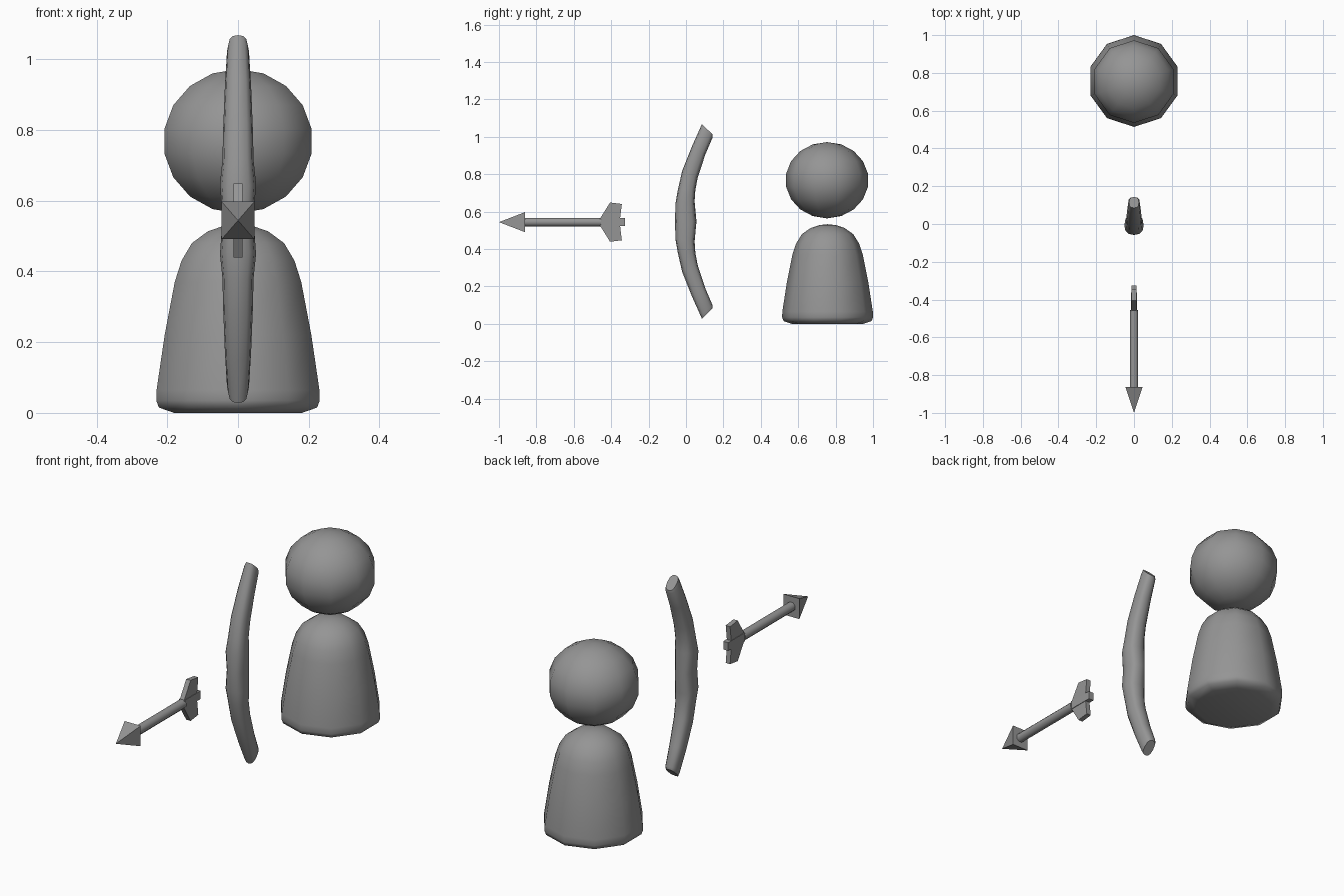
import bpy, bmesh, math
from mathutils import Vector

if "Cube" in bpy.data.objects:
    bpy.data.objects.remove(bpy.data.objects["Cube"])

grey = bpy.data.materials.new("plain grey")
grey.diffuse_color = (0.30, 0.30, 0.30, 1)
grey.use_nodes = True
grey.node_tree.nodes["Principled BSDF"].inputs["Base Color"].default_value = grey.diffuse_color


def loft(name, rings, smooth=40):
    """Skin a list of equally sized rings and cap both ends."""
    bm = bmesh.new()
    loops = [[bm.verts.new(p) for p in ring] for ring in rings]
    n = len(loops[0])
    for a, b in zip(loops, loops[1:]):
        for i in range(n):
            j = (i + 1) % n
            bm.faces.new((a[i], a[j], b[j], b[i]))
    bm.faces.new(loops[0][::-1])
    bm.faces.new(loops[-1])
    bmesh.ops.remove_doubles(bm, verts=bm.verts, dist=1e-4)
    bmesh.ops.recalc_face_normals(bm, faces=bm.faces)
    me = bpy.data.meshes.new(name)
    bm.to_mesh(me)
    bm.free()
    me.materials.append(grey)
    ob = bpy.data.objects.new(name, me)
    bpy.context.collection.objects.link(ob)
    if smooth:
        bpy.ops.object.select_all(action='DESELECT')
        bpy.context.view_layer.objects.active = ob
        ob.select_set(True)
        bpy.ops.object.shade_smooth_by_angle(angle=math.radians(smooth))
    return ob


def turned(name, profile, y, sides=10):
    """Lathe (radius, height) pairs around a vertical axis."""
    angles = [math.pi / 2 + 2 * math.pi * k / sides for k in range(sides)]
    return loft(name, [[(r * math.cos(a), y + r * math.sin(a), z) for a in angles]
                       for r, z in profile], 60)


# Figure: bell-shaped body and round head
FIG_Y = 0.757
turned("body", [(0.19, 0), (0.235, 0.015), (0.243, 0.035), (0.242, 0.065),
                (0.218, 0.22), (0.188, 0.37), (0.168, 0.43), (0.137, 0.48),
                (0.09, 0.513), (0.045, 0.528), (0.00001, 0.533)], FIG_Y)
BANDS = 9
arc = [math.pi * (i / BANDS - 0.5) for i in range(BANDS + 1)]
turned("head", [(max(0.222 * math.cos(t), 0.00001), 0.768 + 0.204 * math.sin(t))
                for t in arc], FIG_Y - 0.003)

# Bow: cross-sections given by front point, back point (y, z) and half width
MID = 0.548
upper = [((-0.058, 0.548), (0.056, 0.548), 0.044),
         ((-0.057, 0.640), (0.046, 0.655), 0.051),
         ((-0.044, 0.715), (0.050, 0.715), 0.044),
         ((-0.020, 0.820), (0.062, 0.780), 0.042),
         ((0.030, 0.945), (0.103, 0.905), 0.037),
         ((0.077, 1.050), (0.142, 0.996), 0.031),
         ((0.085, 1.068), (0.143, 1.012), 0.026)]
lower = [((f[0], 2 * MID - f[1]), (b[0], 2 * MID - b[1]), w) for f, b, w in upper[:0:-1]]


def bow_ring(front, back, w, sides=12):
    f, b = Vector((0, *front)), Vector((0, *back))
    pts = []
    for k in range(sides):
        a = 2 * math.pi * k / sides
        c, s = math.cos(a), math.sin(a)
        # slightly squared oval
        c, s = math.copysign(abs(c) ** 0.75, c), math.copysign(abs(s) ** 0.75, s)
        pts.append((f + b) / 2 + (f - b) / 2 * c + Vector((w * s, 0, 0)))
    return pts


loft("bow", [bow_ring(*s) for s in lower + upper], 50)

# Arrow, pointing to the front
AZ = 0.544


def rect(y, hx, hz):
    return [(sx * hx, y, AZ + sz * hz) for sx, sz in ((-1, -1), (1, -1), (1, 1), (-1, 1))]


def circle(y, r, sides=8):
    return [(r * math.cos(math.pi * (2 * k + 1) / sides), y,
             AZ + r * math.sin(math.pi * (2 * k + 1) / sides)) for k in range(sides)]


loft("arrow_head", [rect(-1.0, 0.00001, 0.00001), rect(-0.862, 0.046, 0.053)], 30)
loft("arrow_shaft", [circle(-0.875, 0.024), circle(-0.455, 0.024)], 50)
loft("arrow_nock", [rect(-0.46, 0.016, 0.022), rect(-0.325, 0.014, 0.021)], 0)
for label, s in (("upper", 1), ("lower", -1)):
    outline = [(-0.462, 0.015), (-0.406, 0.105), (-0.343, 0.097), (-0.353, 0.015)]
    loft(label + "_fin", [[(x, y, AZ + s * h) for y, h in outline]
                          for x in (-0.0125, 0.0125)], 0)
